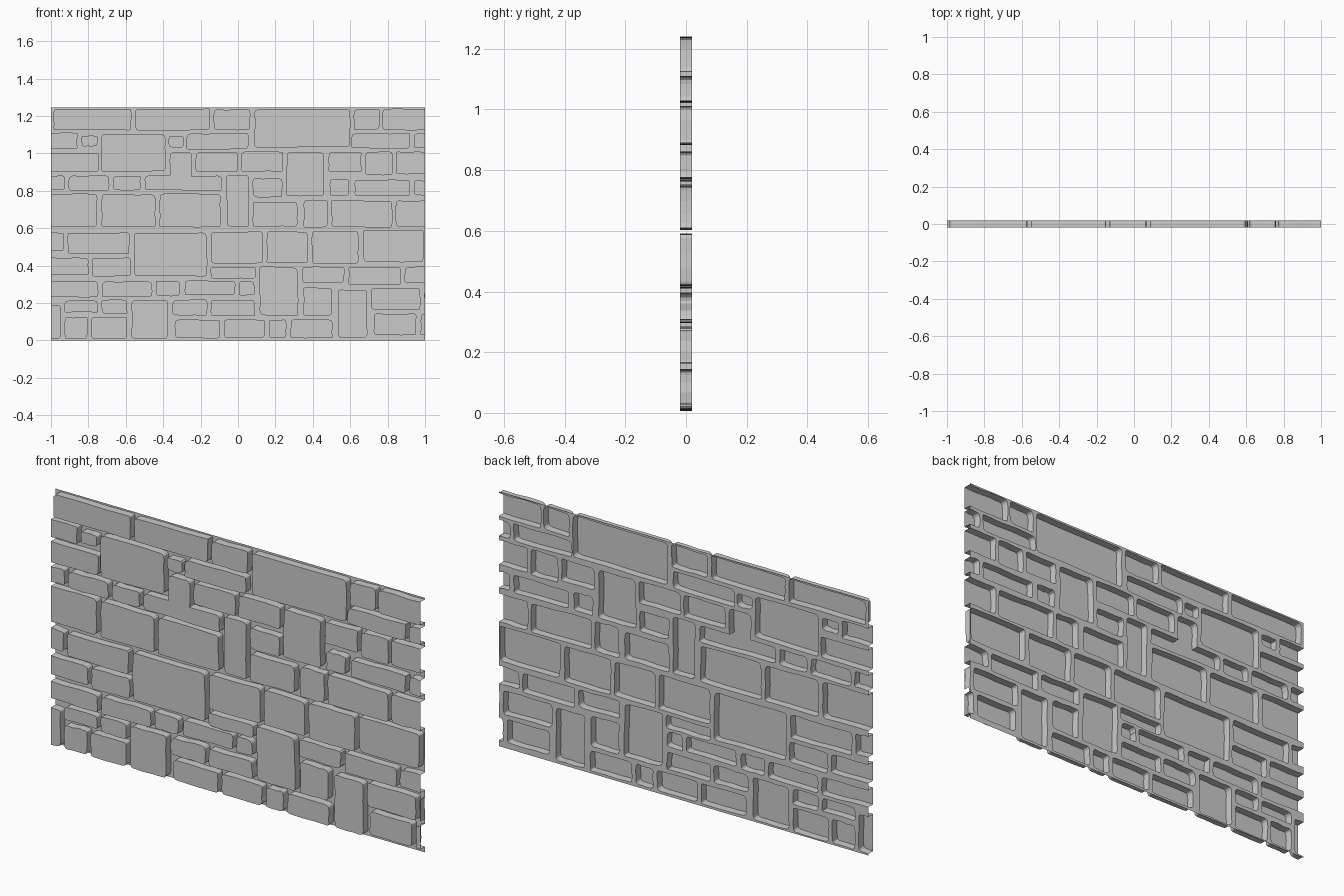
import bpy, bmesh, math, random
from mathutils import Vector
from mathutils.geometry import delaunay_2d_cdt

if "Cube" in bpy.data.objects:
    bpy.data.objects.remove(bpy.data.objects["Cube"])

random.seed(7)
HEIGHT = 1.245
FRONT, BACK = -0.019, 0.019
GAP = 0.008            # half a mortar joint
outlines = []


def stone_outline(x0, x1, z0, z1):
    """Counter-clockwise worn rectangle with rounded corners and wavy sides."""
    w, h = x1 - x0, z1 - z0
    j = lambda s: random.uniform(0, s)
    s = 0.006
    corners = [Vector((x0 + j(s), z0 + j(s))), Vector((x1 - j(s), z0 + j(s))),
               Vector((x1 - j(s), z1 - j(s))), Vector((x0 + j(s), z1 - j(s)))]
    pts = []
    for i, c in enumerate(corners):
        prev, nxt = corners[i - 1], corners[(i + 1) % 4]
        r = min(random.uniform(0.008, 0.024), 0.3 * min(w, h))
        a = c + (prev - c).normalized() * r
        b = c + (nxt - c).normalized() * r
        for t in (0, 0.33, 0.67, 1):
            pts.append(a * (1 - t) ** 2 + c * 2 * t * (1 - t) + b * t * t)
        side = nxt - c
        out = Vector((side.y, -side.x)).normalized()
        if side.length > 0.07:
            for t in (0.35, 0.65):
                pts.append(c + side * t + out * random.uniform(-0.003, 0.003))
    return pts


def course(z0, z1, *joints):
    """Stones between neighbouring joint centres, all in hundredths."""
    for a, b in zip(joints, joints[1:]):
        outlines.append(stone_outline(a / 100 + GAP, b / 100 - GAP, z0 / 100, z1 / 100))


# Top course
course(112.3, 124, -99.5, -56, -14, 7.5)
course(103, 124, 7.5, 61)
course(112.3, 124, 61, 76.5, 103)
# Second course
course(102, 111, -103, -85)
course(103.5, 109.5, -84.5, -74)
course(90, 110.5, -74, -37.5)
course(103, 109.5, -38, -28)
course(102, 111, -28.5, 6.8)
course(102.5, 111, 59.5, 93, 103)
# Third course
course(90, 100.5, -103, -73.5)
course(86.5, 101, -37.5, -23.5)
course(90, 101, -23.5, 0.5, 25)
course(77, 101, 25, 47)
course(89.5, 101, 47.5, 67)
course(88.5, 101, 67, 83.5, 103)
# Fourth course
course(80, 88.5, -103, -91.5, -68, -51, -7.5)
course(60.5, 88.5, -7, 7)
course(76.5, 87, 7, 25)
course(77, 86.5, 48, 60.5)
course(77, 86, 61, 93, 103)
# Fifth course
course(60.5, 78.5, -103, -74, -43, -8)
course(60.5, 74.5, 7, 33)
course(60.3, 75, 34, 49, 83.5, 103)
# Sixth course
course(47.5, 58, -103, -92)
course(46, 58, -92, -57)
course(34, 58, -56.5, -15.5)
course(41, 58.5, -15.5, 14.5, 38.5, 65.5)
course(41.5, 59, 66, 100.3)
# Seventh course
course(35, 44.5, -103, -79)
course(34, 44.5, -79, -56.5)
course(32.5, 39.5, -15.5, 10.5)
course(13, 39.5, 10.5, 33)
course(30.5, 39.5, 33.5, 58)
course(29.5, 39.5, 58, 88)
course(30.5, 39.5, 88, 103)
# Eighth course
course(23, 32, -103, -73.5, -45)
course(23.5, 32, -45, -30)
course(24, 32, -29.5, -0.5, 10)
# Ninth course
course(0.5, 19, -103, -94)
course(14.5, 21.5, -94, -74)
course(14, 22, -74, -58)
course(0.5, 22, -58, -36.5)
course(13, 22, -36, -15.5, 10)
course(13, 28.5, 34, 51.5)
course(1, 27.5, 52.5, 70)
course(16, 28, 70, 98.5, 103)
# Bottom course
course(0.5, 12.5, -93.5, -79.5, -58.5)
course(1, 11.5, -35, -8.5, 15.5, 27, 51.5)
course(2.5, 14.5, 71.5, 96.5, 103)

# Cut the wall rectangle into stone and mortar areas; stones past the ends are clipped
verts = [Vector(p) for p in ((-1, 0), (1, 0), (1, HEIGHT), (-1, HEIGHT))]
faces = [[0, 1, 2, 3]]
for o in outlines:
    faces.append(list(range(len(verts), len(verts) + len(o))))
    verts += o
pts, _, tris, _, _, owners = delaunay_2d_cdt(verts, [], faces, 0, 1e-6)
stone_tris = [t for t, o in zip(tris, owners) if 0 in o and len(o) > 1]
mortar_tris = [t for t, o in zip(tris, owners) if list(o) == [0]]


def edges_of(t):
    return [(t[i], t[(i + 1) % len(t)]) for i in range(len(t))]


def build(name, polys, dissolve=False):
    """Make an object from polygons of (point index, depth) corners."""
    bm, made = bmesh.new(), {}
    for poly in polys:
        for k in poly:
            if k not in made:
                p = pts[k[0]]
                made[k] = bm.verts.new((p.x, k[1], p.y))
        bm.faces.new([made[k] for k in poly])
    if dissolve:
        bmesh.ops.dissolve_limit(bm, angle_limit=0.005, verts=bm.verts[:], edges=bm.edges[:])
    me = bpy.data.meshes.new(name)
    bm.to_mesh(me)
    bm.free()
    ob = bpy.data.objects.new(name, me)
    bpy.context.collection.objects.link(ob)


# Recessed mortar sheet
build("mortar_joints", [[(i, BACK) for i in t] for t in mortar_tris])

# Raised stone faces with side walls down to the mortar, hollow behind
mortar_edges = {e for t in mortar_tris for e in edges_of(t)}
stones = [[(i, FRONT) for i in t] for t in stone_tris]
for t in stone_tris:
    for a, b in edges_of(t):
        if (b, a) in mortar_edges:
            stones.append([(a, FRONT), (a, BACK), (b, BACK), (b, FRONT)])
build("stones", stones, dissolve=True)
